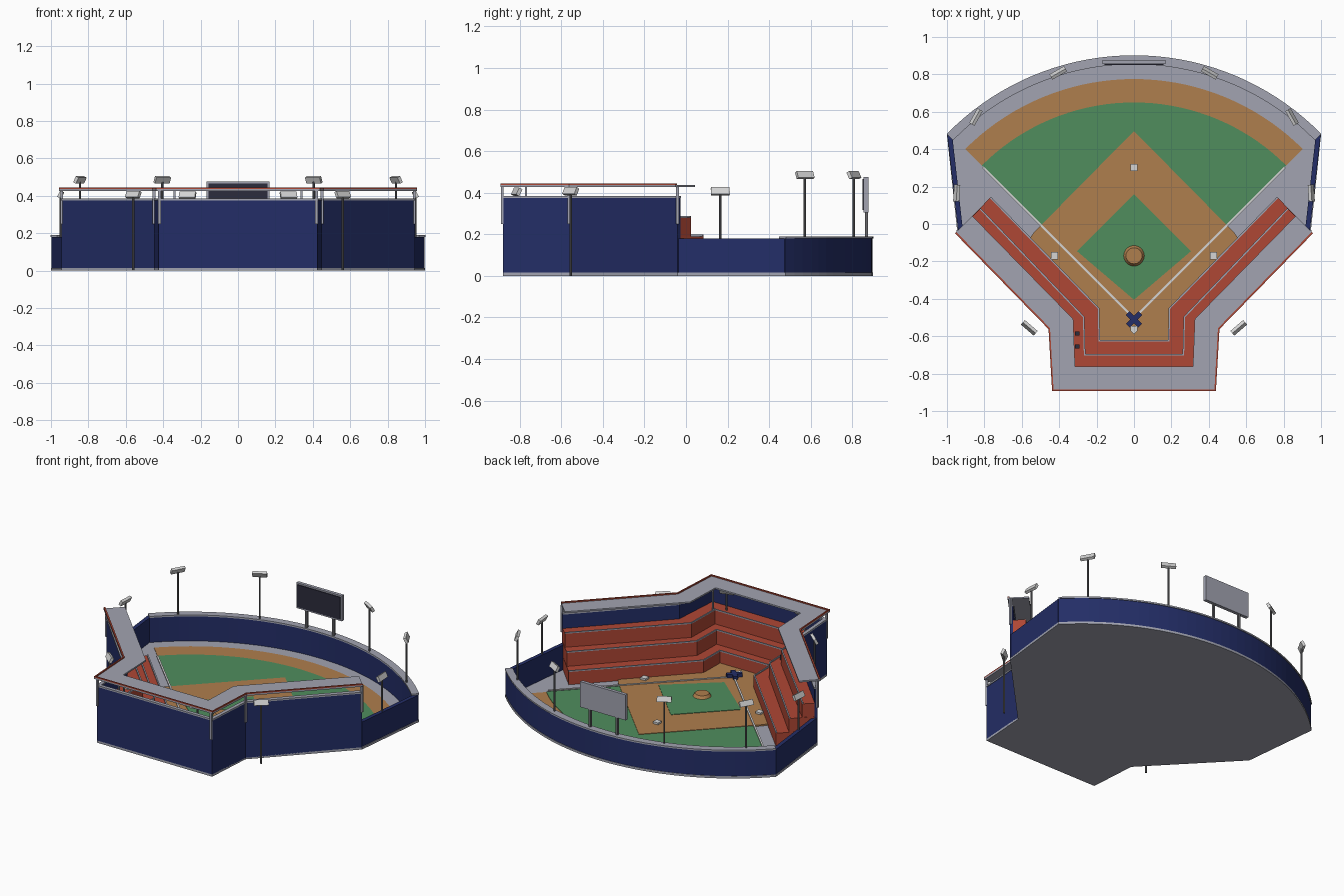
import bpy, bmesh, math
from mathutils import Matrix, Vector

if "Cube" in bpy.data.objects:
    bpy.data.objects.remove(bpy.data.objects["Cube"])


def mat(name, r, g, b):
    m = bpy.data.materials.new(name)
    m.diffuse_color = (r, g, b, 1)
    m.use_nodes = True
    m.node_tree.nodes["Principled BSDF"].inputs["Base Color"].default_value = m.diffuse_color
    return m


NAVY = mat("navy", 0.017, 0.027, 0.135)
RED = mat("brick red", 0.43, 0.063, 0.035)
GREEN = mat("grass green", 0.08, 0.27, 0.11)
DIRT = mat("dirt", 0.43, 0.21, 0.075)
GREY = mat("concrete grey", 0.36, 0.37, 0.44)
STEEL = mat("pole steel", 0.14, 0.14, 0.15)
LIGHT = mat("light grey", 0.66, 0.66, 0.66)
DARK = mat("screen dark", 0.025, 0.025, 0.045)
HOME = (0, -0.5)


def finish(name, bm, material):
    bmesh.ops.recalc_face_normals(bm, faces=bm.faces)
    me = bpy.data.meshes.new(name)
    bm.to_mesh(me)
    bm.free()
    me.materials.append(material)
    ob = bpy.data.objects.new(name, me)
    bpy.context.collection.objects.link(ob)
    return ob


def prism(name, pts, z0, z1, material):
    bm = bmesh.new()
    base = bm.faces.new([bm.verts.new((x, y, z0)) for x, y in pts])
    top = bmesh.ops.extrude_face_region(bm, geom=[base], use_keep_orig=True)["geom"]
    for v in top:
        if isinstance(v, bmesh.types.BMVert):
            v.co.z = z1
    return finish(name, bm, material)


def box(name, size, loc, material, rz=0, rx=0):
    bm = bmesh.new()
    m = (Matrix.Translation(loc) @ Matrix.Rotation(rz, 4, 'Z')
         @ Matrix.Rotation(rx, 4, 'X') @ Matrix.Diagonal((*size, 1)))
    bmesh.ops.create_cube(bm, size=1, matrix=m)
    return finish(name, bm, material)


def cone(name, r0, r1, x, y, z0, z1, material, n=10):
    bm = bmesh.new()
    bmesh.ops.create_cone(bm, cap_ends=True, segments=n, radius1=r0, radius2=r1, depth=z1 - z0,
                          matrix=Matrix.Translation((x, y, (z0 + z1) / 2)))
    return finish(name, bm, material)


def arc(r, a0=45, n=36):
    """Arc around home, right to left."""
    out = []
    for i in range(n + 1):
        a = math.radians(a0 + (180 - 2 * a0) * i / n)
        out.append((HOME[0] + r * math.cos(a), HOME[1] + r * math.sin(a)))
    return out


def full(path):
    """Right-hand path continued by its mirror image on the left."""
    return path + [(-x, y) for x, y in reversed(path)]


def band(name, outer, inner, z0, z1, material):
    return prism(name, full(outer) + full(inner)[::-1], z0, z1, material)


def flip(pts, s):
    return [(s * x, y) for x, y in pts]


# Plan outlines, right half, from the open end to behind home
WALL = [(0.945, -0.04), (0.447, -0.56), (0.425, -0.88)]
WALL_IN = [(0.932, -0.027), (0.432, -0.547), (0.41, -0.865)]
TIERS = [[(0.765, 0.145), (0.185, -0.45), (0.182, -0.62)],
         [(0.82, 0.085), (0.265, -0.495), (0.26, -0.695)],
         [(0.875, 0.025), (0.33, -0.53), (0.325, -0.77)]]

# Base slab and field layers
prism("base_slab", arc(1.4, 44.4) + full(WALL)[::-1], 0, 0.015, GREY)
prism("warning_track", arc(1.275) + [HOME], 0.014, 0.018, DIRT)
prism("outfield_grass", arc(1.15) + [HOME], 0.014, 0.021, GREEN)
prism("infield_dirt", [(0, 0.497), (-0.535, -0.045), (-0.56, -0.08), (-0.2, -0.45), (-0.2, -0.63),
                       (0.2, -0.63), (0.2, -0.45), (0.56, -0.08), (0.535, -0.045)],
      0.014, 0.024, DIRT)
prism("infield_grass", [(0, 0.16), (-0.305, -0.145), (0, -0.405), (0.305, -0.145)],
      0.014, 0.027, GREEN)
for s in (1, -1):
    box("foul_line", (1.14, 0.011, 0.006), (s * 0.405, -0.1, 0.026), LIGHT, s * math.pi / 4)
    box("corner_base", (0.038, 0.038, 0.014), (s * 0.425, -0.17, 0.03), LIGHT)
    box("batting_cross", (0.095, 0.028, 0.024), (0, -0.51, 0.035), NAVY, s * math.pi / 4)
box("second_base", (0.038, 0.038, 0.014), (0, 0.303, 0.03), LIGHT)
prism("home_plate", [(-0.02, -0.545), (-0.02, -0.57), (0, -0.59), (0.02, -0.57), (0.02, -0.545)],
      0.02, 0.034, LIGHT)
cone("mound", 0.06, 0.043, 0, -0.17, 0.02, 0.045, DIRT, 24)

# Outfield wall with its cap, and plain side walls
prism("outfield_wall", arc(1.397, 44.4) + arc(1.357, 44.4)[::-1], 0.01, 0.18, NAVY)
prism("outfield_wall_cap", arc(1.402, 44.4) + arc(1.354, 44.4)[::-1], 0.18, 0.19, GREY)
for s in (1, -1):
    prism("side_wall", flip([(0.998, 0.475), (0.972, 0.475), (0.915, -0.03), (0.94, -0.04)], s),
          0.01, 0.18, NAVY)

# Seating tiers with edge strips
for i, t in enumerate(TIERS):
    z = 0.10 + 0.09 * i
    band("seating_tier", WALL_IN, t, 0.014, z, RED)
    edge = [(t[0][0] + 0.006, t[0][1] - 0.006), (t[1][0] + 0.008, t[1][1] - 0.004),
            (t[2][0] + 0.008, t[2][1] - 0.008)]
    band("tier_edge", edge, t, z, z + 0.008, GREY)
for y in (-0.585, -0.655):
    box("aisle_door", (0.024, 0.022, 0.03), (-0.303, y, 0.205), DARK)

# Stand wall, cap and roof
band("stand_wall", WALL, WALL_IN, 0.01, 0.375, NAVY)
band("stand_wall_cap", [(0.949, -0.042), (0.45, -0.562), (0.429, -0.884)],
     [(0.928, -0.023), (0.428, -0.543), (0.406, -0.861)], 0.375, 0.385, GREY)
ROOF = [(0.957, -0.05), (0.457, -0.562), (0.438, -0.892)]
ROOF_RIM = [(0.95, -0.043), (0.449, -0.557), (0.43, -0.884)]
band("roof", ROOF, [(0.865, 0.043), (0.325, -0.508), (0.315, -0.762)], 0.427, 0.437, GREY)
band("roof_rim", ROOF, ROOF_RIM, 0.437, 0.445, RED)

# Roof posts at the wall corners
for s in (1, -1):
    for x, y in ((0.942, -0.04), (0.449, -0.563), (0.42, -0.884)):
        box("roof_post", (0.014, 0.014, 0.18), (s * x, y, 0.34), GREY)
    box("roof_post_inner", (0.01, 0.01, 0.15), (s * 0.34, -0.77, 0.355), GREY)

# Floodlights: position, pole foot, lamp height
for x, y, z0, z in ((0.845, 0.572, 0.18, 0.485), (0.405, 0.808, 0.18, 0.485),
                    (0.948, 0.165, 0.17, 0.407), (0.56, -0.555, 0.0, 0.407),
                    (0.27, -0.815, 0.27, 0.404)):
    for s in (1, -1):
        aim = Vector((0, 0.1)) - Vector((s * x, y))
        cone("light_pole", 0.006, 0.006, s * x, y, z0, z, STEEL, 8)
        box("floodlight", (0.09, 0.018, 0.036), (s * x, y, z), LIGHT,
            math.atan2(aim.y, aim.x) - math.pi / 2, math.radians(-27))

# Scoreboard
box("scoreboard_frame", (0.336, 0.022, 0.17), (0, 0.866, 0.391), GREY)
box("scoreboard_screen", (0.316, 0.006, 0.15), (0, 0.853, 0.391), DARK)
for s in (1, -1):
    box("scoreboard_post", (0.014, 0.014, 0.14), (s * 0.1, 0.868, 0.25), STEEL)
